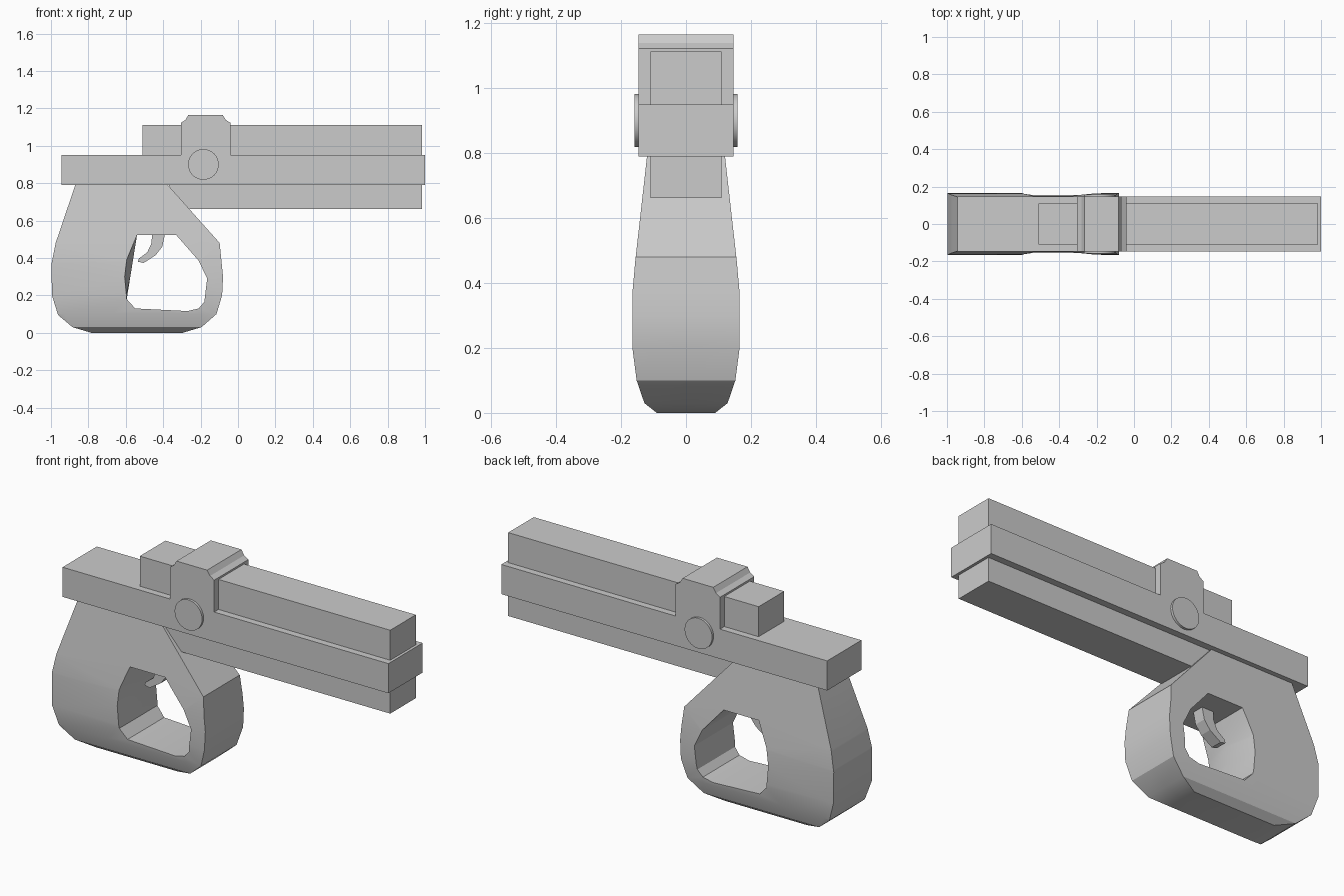
import bpy, bmesh
from mathutils import Vector

if "Cube" in bpy.data.objects:
    bpy.data.objects.remove(bpy.data.objects["Cube"])


def finish(bm, name, smooth=None):
    bmesh.ops.recalc_face_normals(bm, faces=bm.faces)
    mesh = bpy.data.meshes.new(name)
    bm.to_mesh(mesh)
    bm.free()
    obj = bpy.data.objects.new(name, mesh)
    bpy.context.collection.objects.link(obj)
    if smooth:
        bpy.ops.object.select_all(action='DESELECT')
        obj.select_set(True)
        bpy.context.view_layer.objects.active = obj
        bpy.ops.object.shade_smooth_by_angle(angle=smooth)
    return obj


def extrude_profile(loops, half):
    """Solid from xz loops (outer first, then holes), spanning y = -half..half."""
    bm = bmesh.new()
    edges = []
    for loop in loops:
        vs = [bm.verts.new((x, -half, z)) for x, z in loop]
        edges += [bm.edges.new((v, vs[i - 1])) for i, v in enumerate(vs)]
    if len(loops) > 1:
        bmesh.ops.triangle_fill(bm, edges=edges, use_beauty=True, normal=(0, -1, 0))
    else:
        bm.faces.new(bm.verts[:])
    ret = bmesh.ops.extrude_face_region(bm, geom=bm.faces[:], use_keep_orig=True)
    top = [v for v in ret['geom'] if isinstance(v, bmesh.types.BMVert)]
    bmesh.ops.translate(bm, verts=top, vec=(0, 2 * half, 0))
    return bm


def rect(x0, x1, z0, z1):
    return [(x0, z0), (x1, z0), (x1, z1), (x0, z1)]


# Receiver with chamfered clamp block on top
receiver = [(-0.945, 0.79), (1.0, 0.79), (1.0, 0.95), (-0.04, 0.95), (-0.04, 1.122),
            (-0.065, 1.138), (-0.082, 1.165), (-0.265, 1.165), (-0.281, 1.138),
            (-0.305, 1.122), (-0.305, 0.95), (-0.945, 0.95)]
finish(extrude_profile([receiver], 0.146), "receiver")

# Upper and lower barrels
finish(extrude_profile([rect(-0.51, 0.985, 0.945, 1.112)], 0.109), "upper_barrel")
finish(extrude_profile([rect(-0.37, 0.985, 0.662, 0.795)], 0.109), "lower_barrel")

# Round pivot caps on both sides
for side, s in (("right", -1), ("left", 1)):
    bpy.ops.mesh.primitive_cylinder_add(vertices=32, radius=0.082, depth=0.03,
                                        location=(-0.185, s * 0.144, 0.9),
                                        rotation=(1.5707963, 0, 0))
    bpy.context.object.name = "pivot_cap_" + side
    bpy.ops.object.shade_smooth_by_angle(angle=0.6)

# Grip with closed hand guard
outer = [(-0.87, 0.79), (-0.975, 0.48), (-0.997, 0.37), (-0.995, 0.2), (-0.962, 0.095),
         (-0.885, 0.03), (-0.785, 0.0), (-0.295, 0.0), (-0.195, 0.03), (-0.115, 0.1),
         (-0.085, 0.2), (-0.08, 0.3), (-0.098, 0.48), (-0.375, 0.79)]
hole = [(-0.54, 0.522), (-0.33, 0.522), (-0.21, 0.385), (-0.165, 0.29), (-0.18, 0.165),
        (-0.21, 0.13), (-0.27, 0.116), (-0.55, 0.13), (-0.595, 0.18), (-0.606, 0.3),
        (-0.595, 0.39)]
widths = [(0.0, 0.09), (0.03, 0.128), (0.1, 0.152), (0.2, 0.165), (0.38, 0.164),
          (0.47, 0.156), (0.79, 0.12)]


def half_width(z):
    for (z0, w0), (z1, w1) in zip(widths, widths[1:]):
        if z <= z1 + 1e-5:
            return w0 + (w1 - w0) * (z - z0) / (z1 - z0)
    return widths[-1][1]


bm = extrude_profile([outer, hole], 0.1)
cuts = [((0, 0, z), (0, 0, 1)) for z, _ in widths[1:-1]] + [((0, 0, 0), (0, 1, 0))]
for co, no in cuts:
    bmesh.ops.bisect_plane(bm, geom=bm.verts[:] + bm.edges[:] + bm.faces[:],
                           plane_co=Vector(co), plane_no=Vector(no), dist=1e-5)
for v in bm.verts:
    if abs(v.co.y) > 0.01:
        v.co.y = half_width(v.co.z) * (1 if v.co.y > 0 else -1)
    elif -0.65 < v.co.x < -0.545 and 0.185 < v.co.z < 0.52:
        # Palm side of the opening bulges along its middle
        v.co.x = -0.54 - 0.055 * (0.522 - v.co.z) / 0.342
finish(bm, "grip", 0.55)

# Trigger
trigger = [(-0.46, 0.53), (-0.39, 0.53), (-0.405, 0.46), (-0.44, 0.415), (-0.505, 0.373),
           (-0.535, 0.38), (-0.53, 0.397), (-0.485, 0.43), (-0.462, 0.48)]
finish(extrude_profile([trigger], 0.032), "trigger")
